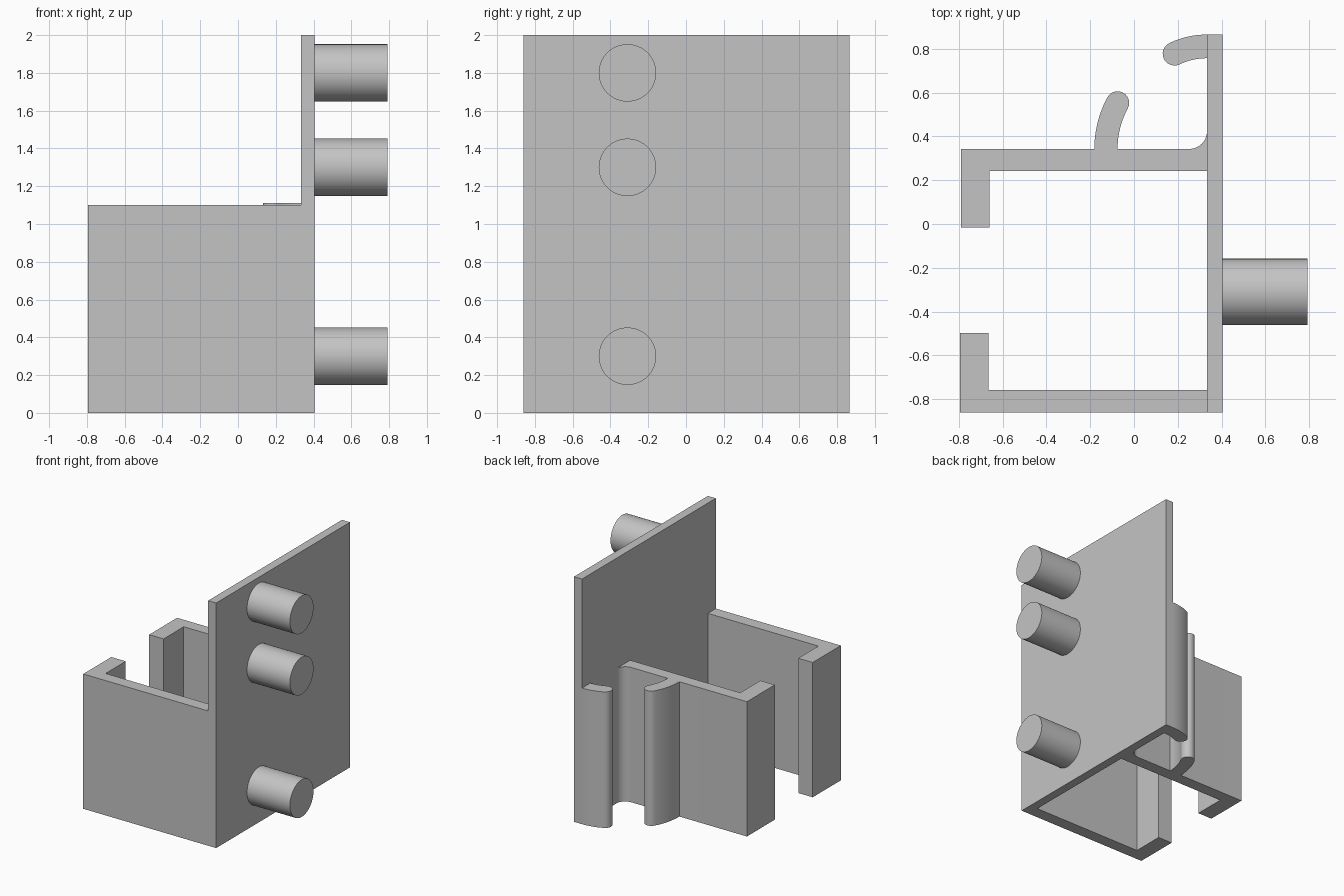
import bpy, bmesh
from math import sin, cos, pi, radians
from mathutils import Vector

cube = bpy.data.objects.get("Cube")
if cube:
    bpy.data.objects.remove(cube, do_unlink=True)

grey = bpy.data.materials.new("light grey")
grey.use_nodes = True
colour = (0.55, 0.55, 0.55, 1)
grey.diffuse_color = colour
grey.node_tree.nodes["Principled BSDF"].inputs["Base Color"].default_value = colour


def finish(obj):
    obj.data.materials.append(grey)
    bpy.ops.object.select_all(action="DESELECT")
    obj.select_set(True)
    bpy.context.view_layer.objects.active = obj
    bpy.ops.object.shade_smooth_by_angle(angle=radians(30))


def extrude(name, outline, height):
    """Raise a plan outline from the ground to the given height."""
    bm = bmesh.new()
    base = bm.faces.new([bm.verts.new((x, y, 0)) for x, y in outline])
    grown = bmesh.ops.extrude_face_region(bm, geom=[base])["geom"]
    bmesh.ops.translate(bm, vec=(0, 0, height),
                        verts=[v for v in grown if isinstance(v, bmesh.types.BMVert)])
    bmesh.ops.recalc_face_normals(bm, faces=bm.faces)
    mesh = bpy.data.meshes.new(name)
    bm.to_mesh(mesh)
    bm.free()
    obj = bpy.data.objects.new(name, mesh)
    bpy.context.collection.objects.link(obj)
    finish(obj)


def arc(centre, radius, start, end, steps=12):
    """Points along an arc, angles in degrees."""
    angles = [radians(start + (end - start) * i / steps) for i in range(steps + 1)]
    return [(centre[0] + radius * cos(a), centre[1] + radius * sin(a)) for a in angles]


def curved_finger(centre, radius, start, end, half):
    """Outline of a curved strip with a rounded tip at the end angle."""
    a = radians(end)
    tip = Vector(centre) + radius * Vector((cos(a), sin(a)))
    turn = 180 if end > start else -180
    return (arc(centre, radius + half, start, end)
            + arc(tip, half, end, end + turn)[1:-1]
            + arc(centre, radius - half, end, start))


PLATE_IN, PLATE_OUT = 0.333, 0.405
WALL = 1.10

# Tall mounting plate
extrude("mounting_plate", [(PLATE_IN, -0.86), (PLATE_OUT, -0.86),
                           (PLATE_OUT, 0.865), (PLATE_IN, 0.865)], 2)

# Front channel wall with its inward lip
extrude("front_wall", [(-0.795, -0.86), (PLATE_IN, -0.86), (PLATE_IN, -0.758),
                       (-0.665, -0.758), (-0.665, -0.498), (-0.795, -0.498)], WALL)

# Back channel wall with its lip and the fillet against the plate
fillet = arc((PLATE_IN - 0.08, 0.423), 0.08, 0, -90)
extrude("back_wall", [(-0.66, 0.243), (PLATE_IN, 0.243)] + fillet +
        [(-0.79, 0.343), (-0.79, -0.017), (-0.66, -0.017)], WALL)

# Curved fingers facing one another
extrude("wall_finger", curved_finger((0.315, 0.343), 0.443, 180, 151.7, 0.053), WALL)
extrude("plate_finger", curved_finger((PLATE_IN, 0.467), 0.344, 90, 115.5, 0.054), 1.11)

# Round pegs on the outer side of the plate
for name, z in (("lower_peg", 0.3), ("middle_peg", 1.3), ("upper_peg", 1.8)):
    bpy.ops.mesh.primitive_cylinder_add(vertices=64, radius=0.152, depth=0.388,
                                        location=(0.598, -0.31, z),
                                        rotation=(0, pi / 2, 0))
    peg = bpy.context.object
    peg.name = name
    finish(peg)
